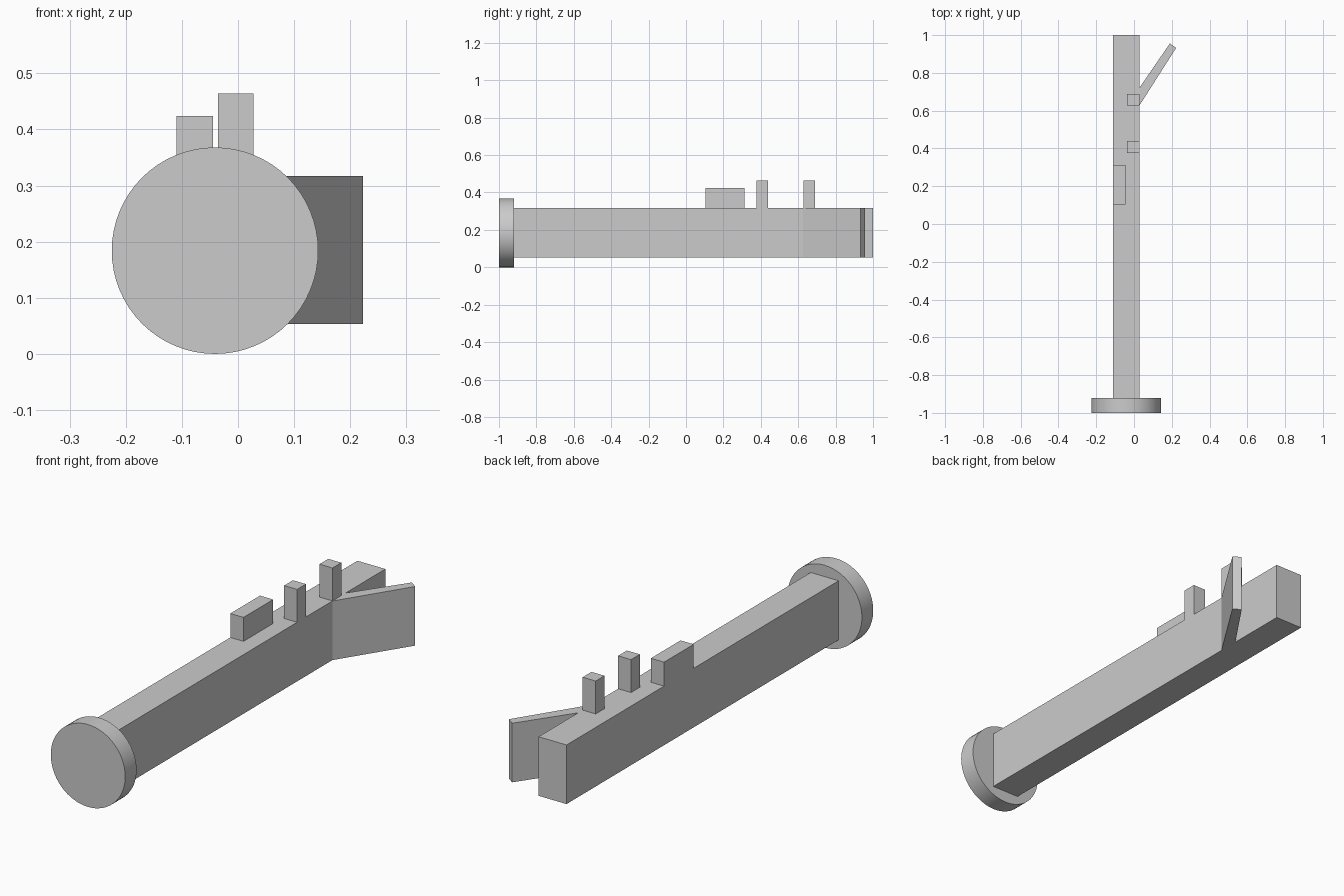
import bpy, bmesh, math
from mathutils import Matrix

cube = bpy.data.objects.get("Cube")
if cube:
    bpy.data.objects.remove(cube, do_unlink=True)

grey = bpy.data.materials.new("plain grey")
grey.use_nodes = True
colour = (0.6, 0.6, 0.6, 1)
grey.diffuse_color = colour
grey.node_tree.nodes["Principled BSDF"].inputs["Base Color"].default_value = colour


def finish(name, bm):
    bmesh.ops.recalc_face_normals(bm, faces=bm.faces)
    mesh = bpy.data.meshes.new(name)
    bm.to_mesh(mesh)
    bm.free()
    mesh.materials.append(grey)
    obj = bpy.data.objects.new(name, mesh)
    bpy.context.collection.objects.link(obj)
    return obj


def prism(name, outline, bottom, top):
    """Extrude a plan outline straight up."""
    bm = bmesh.new()
    face = bm.faces.new([bm.verts.new((x, y, bottom)) for x, y in outline])
    new = bmesh.ops.extrude_face_region(bm, geom=[face])["geom"]
    verts = [v for v in new if isinstance(v, bmesh.types.BMVert)]
    bmesh.ops.translate(bm, verts=verts, vec=(0, 0, top - bottom))
    return finish(name, bm)


def block(name, x0, x1, y0, y1, bottom, top):
    return prism(name, [(x0, y0), (x1, y0), (x1, y1), (x0, y1)], bottom, top)


LEFT, RIGHT = 0.028, -0.11
BASE, DECK = 0.053, 0.317

# Long main bar
block("main_bar", RIGHT, LEFT, -0.92, 1.0, BASE, DECK)

# Blocks standing on the bar
block("low_block", RIGHT, -0.045, 0.103, 0.312, DECK, 0.424)
for name, y in (("front_peg", 0.377), ("rear_peg", 0.627)):
    block(name, -0.036, LEFT, y, y + 0.062, DECK, 0.464)

# Angled fin on the left side
prism("angled_fin", [(LEFT, 0.626), (0.223, 0.932), (0.19, 0.956), (LEFT, 0.72)],
      BASE, DECK)

# Round front disc
bm = bmesh.new()
bmesh.ops.create_cone(bm, cap_ends=True, segments=64, radius1=0.184, radius2=0.184,
                      depth=0.08, matrix=Matrix.Translation((-0.041, -0.96, 0.184))
                      @ Matrix.Rotation(math.pi / 2, 4, "X"))
disc = finish("front_disc", bm)
bpy.ops.object.select_all(action="DESELECT")
disc.select_set(True)
bpy.context.view_layer.objects.active = disc
bpy.ops.object.shade_smooth_by_angle()
